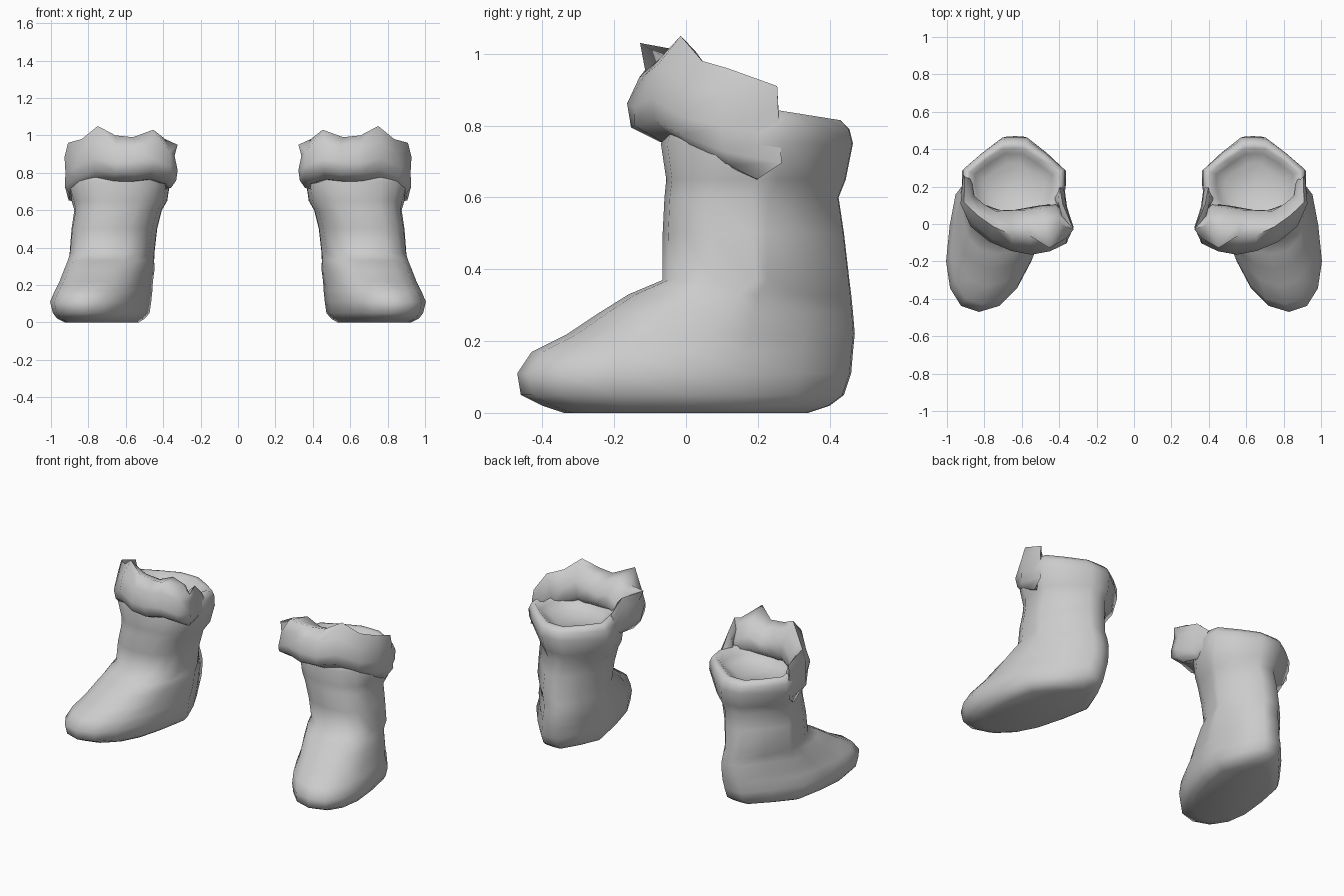
import bpy, bmesh, math, random
from mathutils import Vector

if "Cube" in bpy.data.objects:
    bpy.data.objects.remove(bpy.data.objects["Cube"])

random.seed(4)
grey = bpy.data.materials.new("plain grey")
grey.diffuse_color = (0.6, 0.6, 0.6, 1)
grey.use_nodes = True
grey.node_tree.nodes["Principled BSDF"].inputs["Base Color"].default_value = grey.diffuse_color


def loft(name, rings, angle=75):
    """Skin a list of equal-length closed rings, cap both ends, mirror to the other foot."""
    bm = bmesh.new()
    vs = [[bm.verts.new(p) for p in r] for r in rings]
    n = len(vs[0])
    for a, b in zip(vs, vs[1:]):
        for i in range(n):
            j = (i + 1) % n
            bm.faces.new((a[i], a[j], b[j], b[i]))
    bm.faces.new(vs[0])
    bm.faces.new(vs[-1])
    bmesh.ops.recalc_face_normals(bm, faces=bm.faces)
    me = bpy.data.meshes.new(name)
    bm.to_mesh(me)
    bm.free()
    me.materials.append(grey)
    ob = bpy.data.objects.new(name, me)
    bpy.context.collection.objects.link(ob)
    bpy.ops.object.select_all(action='DESELECT')
    ob.select_set(True)
    bpy.context.view_layer.objects.active = ob
    bpy.ops.object.shade_smooth_by_angle(angle=math.radians(angle))
    m = ob.modifiers.new("other foot", 'MIRROR')
    m.use_mirror_merge = False
    return ob


def outline(z, y_front, y_back, x_in, x_out, skew, power, corner, drop=0):
    """Rounded front, half-hexagon heel, leaning outward toward the toe."""
    ym, hy = (y_front + y_back) / 2, (y_back - y_front) / 2
    xm, hx = (x_in + x_out) / 2, (x_out - x_in) / 2
    w = .24
    half = [(0, 1), (w, .99), ((w + 1) / 2 * 1.02, (1 + corner) / 2 * 1.02), (1, corner), (1, 0)]
    for i in range(5, 9):
        a = math.pi * i / 8
        half.append((abs(math.sin(a)) ** (2 / power), -abs(math.cos(a)) ** (2 / power)))
    loop = half + [(-s, c) for s, c in half[-2:0:-1]]
    return [(xm + hx * s - skew * hy * c, ym + hy * c, z - drop * max(0, c)) for s, c in loop]


# Boot: sole, foot, ankle, shaft, flared rim and shallow inside
boot = [
    (0.00, -.34, .34, .56, .91, .19, 2.2, .45),
    (0.02, -.40, .40, .53, .95, .19, 2.2, .42),
    (0.05, -.46, .44, .505, .97, .19, 2.2, .38),
    (0.11, -.47, .46, .495, .985, .19, 2.2, .35),
    (0.17, -.43, .465, .485, .96, .19, 2.2, .32),
    (0.22, -.33, .47, .475, .94, .18, 2.2, .28),
    (0.28, -.24, .465, .46, .92, .17, 2.3, .22),
    (0.33, -.16, .46, .455, .905, .14, 2.4, .16),
    (0.37, -.065, .455, .45, .90, .10, 2.5, .12),
    (0.50, -.065, .44, .435, .89, .08, 2.5, .15),
    (0.60, -.06, .425, .41, .875, .06, 2.5, .2),
    (0.65, -.055, .445, .38, .89, .03, 2.4, .25),
    (0.75, -.07, .465, .365, .92, .02, 2.3, .32),
    (0.81, -.05, .455, .37, .915, .0, 2.2, .35, .02),
    (0.85, -.01, .43, .385, .90, .0, 2.2, .35, .035),
    (0.85, .01, .405, .41, .88, .0, 2.2, .35, .035),
    (0.81, .04, .375, .44, .85, .0, 2.2, .35, .02),
    (0.77, .07, .32, .49, .80, .0, 2.2, .35),
]
loft("boot", [outline(*r) for r in boot])

# Front cuff: outer x, y, inner x, y, top z, bottom z, top position across the thickness
stations = [
    (.375, .20, .42, .19, .86, .72, .5),
    (.355, .09, .42, .13, .94, .71, .4),
    (.33, -.02, .40, .08, .95, .72, -.1),
    (.36, -.10, .42, .10, .98, .74, .5),
    (.45, -.14, .50, .10, 1.03, .76, .05),
    (.55, -.16, .58, .09, .99, .755, .4),
    (.66, -.15, .65, .08, 1.0, .755, .4),
    (.77, -.10, .73, .07, 1.05, .75, .5),
    (.87, -.02, .80, .11, .98, .72, .5),
    (.93, .10, .86, .15, .96, .68, .3),
    (.92, .26, .87, .24, .91, .65, .3),
]
cuff = []
for ox, oy, ix, iy, zt, zb, tt in stations:
    o, i, h = Vector((ox, oy, 0)), Vector((ix, iy, 0)), zt - zb
    profile = [(.60, 0), (.38, .02), (.05, .2), (0, .42), (.12, .75),
               (tt, 1), (.7, .88), (.95, .62), (1, .35)]
    ring = []
    for t, f in profile:
        p = o.lerp(i, t)
        p.z = zb + f * h
        if f < .1 and oy > .2:
            p.y -= .05
        if 0 < f < 1:
            p += Vector([random.uniform(-.008, .008) for _ in range(3)])
        ring.append(p)
    cuff.append(ring)
loft("front_cuff", cuff)
